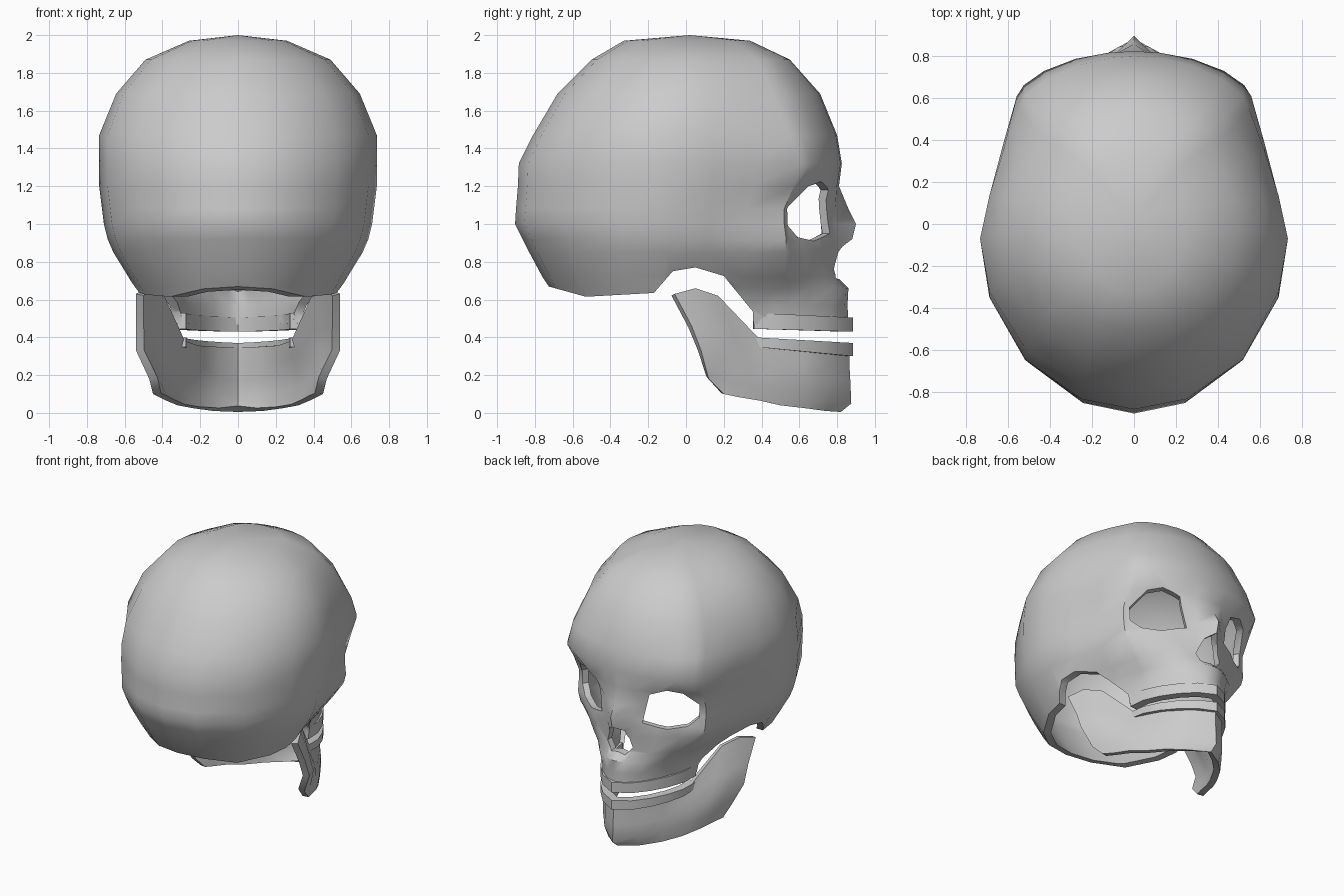
import bpy, math
from mathutils import Vector

if "Cube" in bpy.data.objects:
    bpy.data.objects.remove(bpy.data.objects["Cube"])


def make(name, verts, faces):
    me = bpy.data.meshes.new(name)
    me.from_pydata(verts, [], faces)
    me.validate()
    ob = bpy.data.objects.new(name, me)
    bpy.context.collection.objects.link(ob)
    return ob


def apply(ob, kind, **settings):
    mod = ob.modifiers.new(kind, kind)
    for k, v in settings.items():
        setattr(mod, k, v)
    bpy.ops.object.select_all(action='DESELECT')
    bpy.context.view_layer.objects.active = ob
    ob.select_set(True)
    bpy.ops.object.modifier_apply(modifier=mod.name)


def smooth(ob):
    bpy.ops.object.select_all(action='DESELECT')
    bpy.context.view_layer.objects.active = ob
    ob.select_set(True)
    bpy.ops.object.shade_smooth_by_angle(angle=math.radians(40))


def sheet(name, rows, thickness, closed=False, pole=None):
    """Rows run bottom to top, each row counter-clockwise seen from above."""
    n = len(rows[0])
    verts = [p for row in rows for p in row]
    faces = []
    for r in range(len(rows) - 1):
        for c in range(n if closed else n - 1):
            d = (c + 1) % n
            faces.append((r * n + c, r * n + d, (r + 1) * n + d, (r + 1) * n + c))
    if pole:
        base = (len(rows) - 1) * n
        verts.append(pole)
        faces += [(base + c, base + (c + 1) % n, len(verts) - 1) for c in range(n)]
    ob = make(name, verts, faces)
    apply(ob, 'SOLIDIFY', thickness=thickness, offset=-1, use_even_offset=True)
    return ob


def both_sides(half):
    return half + [(-x, y, z) for x, y, z in reversed(half[:-1])]


def prism(points, depth):
    """Closed prism from a 3D outline, extruded along a depth vector."""
    n = len(points)
    c = sum((Vector(p) for p in points), Vector()) / n
    area = sum(((Vector(points[i]) - c).cross(Vector(points[(i + 1) % n]) - c)
                for i in range(n)), Vector())
    if area.dot(depth) > 0:
        points = points[::-1]
    verts = [Vector(p) for p in points] + [Vector(p) + depth for p in points]
    faces = [tuple(range(n)), tuple(range(2 * n - 1, n - 1, -1))]
    faces += [(i, i + n, (i + 1) % n + n, (i + 1) % n) for i in range(n)]
    return make("cutter", verts, faces)


def cut(ob, cutter):
    cutter.hide_render = True
    apply(ob, 'BOOLEAN', operation='DIFFERENCE', object=cutter, solver='EXACT')
    bpy.data.objects.remove(cutter, do_unlink=True)


# Cranium levels: z, front y, face corner x, y, half width, y of widest point,
# back y, and how flat the face is between corner and centre
levels = [
    (0.47, 0.86, 0.31, 0.48, 0.45, -0.12, -0.62, 1.8),
    (0.57, 0.855, 0.32, 0.48, 0.49, -0.12, -0.67, 1.8),
    (0.66, 0.86, 0.36, 0.50, 0.545, -0.12, -0.72, 1.9),
    (0.72, 0.80, 0.42, 0.52, 0.58, -0.12, -0.76, 1.9),
    (0.85, 0.80, 0.51, 0.53, 0.66, -0.10, -0.83, 2.3),
    (0.92, 0.805, 0.53, 0.53, 0.69, -0.09, -0.865, 2.8),
    (1.00, 0.81, 0.53, 0.52, 0.71, -0.08, -0.905, 3.2),
    (1.08, 0.81, 0.53, 0.52, 0.72, -0.07, -0.90, 3.2),
    (1.20, 0.81, 0.54, 0.57, 0.735, -0.07, -0.89, 2.2),
    (1.32, 0.825, 0.56, 0.61, 0.735, -0.07, -0.885, 1.3),
    (1.47, 0.80, 0.55, 0.55, 0.735, -0.07, -0.81, 1.3),
    (1.69, 0.71, 0.48, 0.46, 0.645, -0.05, -0.68, 1.3),
    (1.87, 0.55, 0.36, 0.38, 0.49, -0.02, -0.50, 1.3),
    (1.97, 0.34, 0.19, 0.24, 0.26, 0.0, -0.33, 1.3),
]
nose = {0.85: 0.045, 0.92: 0.075, 1.00: 0.09, 1.08: 0.05}


def ring(z, yf, cx, cy, w, ym, yb, power):
    half = [(0, yf + nose.get(z, 0), z)]
    for t in (12, 30, 50, 70):
        t = math.radians(t)
        half.append((cx * math.sin(t), cy + (yf - cy) * math.cos(t) ** power, z))
    bulge = min(1, max(0, (z - 1.2) / 0.6))
    for s in (0, 0.33, 0.67):
        f = s + bulge * (math.sin(s * math.pi / 2) - s)
        half.append((cx + (w - cx) * f, cy + (ym - cy) * s, z))
    for t in (0, 20, 45, 70):
        t = math.radians(t)
        half.append((w * math.cos(t), ym + (yb - ym) * math.sin(t), z))
    half.append((0, yb, z))
    return half[::-1] + [(-x, y, z) for x, y, z in half[1:-1]]


skull = sheet("cranium", [ring(*l) for l in levels], 0.045, True, (0, 0.02, 2.0))

# Open underside with jaw-joint notch
under = [(-1.2, 0.79), (-0.73, 0.67), (-0.53, 0.615), (-0.17, 0.635), (-0.07, 0.75),
         (0.05, 0.77), (0.20, 0.725), (0.355, 0.535), (0.36, 0.3), (-1.2, 0.3)]
cut(skull, prism([(-1, y, z) for y, z in under], Vector((2, 0, 0))))

# Eye sockets
eye = [(-0.18, 0.95), (-0.01, 0.91), (0.13, 0.93), (0.205, 0.99),
       (0.21, 1.09), (0.10, 1.20), (-0.01, 1.225), (-0.13, 1.18)]
for s in (1, -1):
    d = Vector((0.51 * s, 0.86, 0))
    pts = [Vector((s * (0.31 + 0.86 * u), 0.645 - 0.51 * u, z)) - d * 0.2 for u, z in eye]
    cut(skull, prism(pts, d * 0.5))

# Nasal opening
nasal = [(0, 0.92), (0.06, 0.88), (0.105, 0.76), (0.06, 0.70), (0, 0.71),
         (-0.06, 0.70), (-0.105, 0.76), (-0.06, 0.88)]
cut(skull, prism([(x, 0.6, z) for x, z in nasal], Vector((0, 0.6, 0))))
smooth(skull)

# Tooth bands
arch = [(0.335, 0.36), (0.325, 0.49), (0.28, 0.605), (0.21, 0.72), (0.12, 0.82), (0, 0.885)]
for name, lo, hi in (("upper_teeth", (0.445, 0.43), (0.53, 0.505)),
                     ("lower_teeth", (0.35, 0.30), (0.40, 0.37))):
    rows = []
    for a, b in (lo, hi):
        rows.append(both_sides([(x, y, a + (b - a) * (y - 0.36) / 0.525) for x, y in arch]))
    smooth(sheet(name, rows, 0.06))

# Lower jaw: rows from bottom edge to top edge, back of the ramus to the chin
jaw_rows = [
    [(0.45, 0.20, 0.10), (0.42, 0.27, 0.085), (0.38, 0.39, 0.065), (0.32, 0.50, 0.04),
     (0.24, 0.63, 0.025), (0.13, 0.74, 0.01), (0, 0.82, 0.005)],
    [(0.47, 0.12, 0.18), (0.45, 0.22, 0.17), (0.41, 0.34, 0.15), (0.35, 0.47, 0.13),
     (0.25, 0.63, 0.11), (0.14, 0.77, 0.09), (0, 0.875, 0.05)],
    [(0.54, 0.08, 0.33), (0.49, 0.20, 0.31), (0.42, 0.32, 0.28), (0.35, 0.45, 0.23),
     (0.25, 0.63, 0.20), (0.13, 0.78, 0.18), (0, 0.87, 0.17)],
    [(0.54, 0.03, 0.46), (0.49, 0.15, 0.45), (0.42, 0.25, 0.42), (0.33, 0.41, 0.31),
     (0.25, 0.62, 0.27), (0.13, 0.78, 0.26), (0, 0.865, 0.26)],
    [(0.54, -0.06, 0.63), (0.49, 0.05, 0.66), (0.42, 0.17, 0.62), (0.32, 0.39, 0.39),
     (0.25, 0.61, 0.36), (0.13, 0.78, 0.35), (0, 0.865, 0.345)],
]
smooth(sheet("lower_jaw", [both_sides(r) for r in jaw_rows], 0.045))
